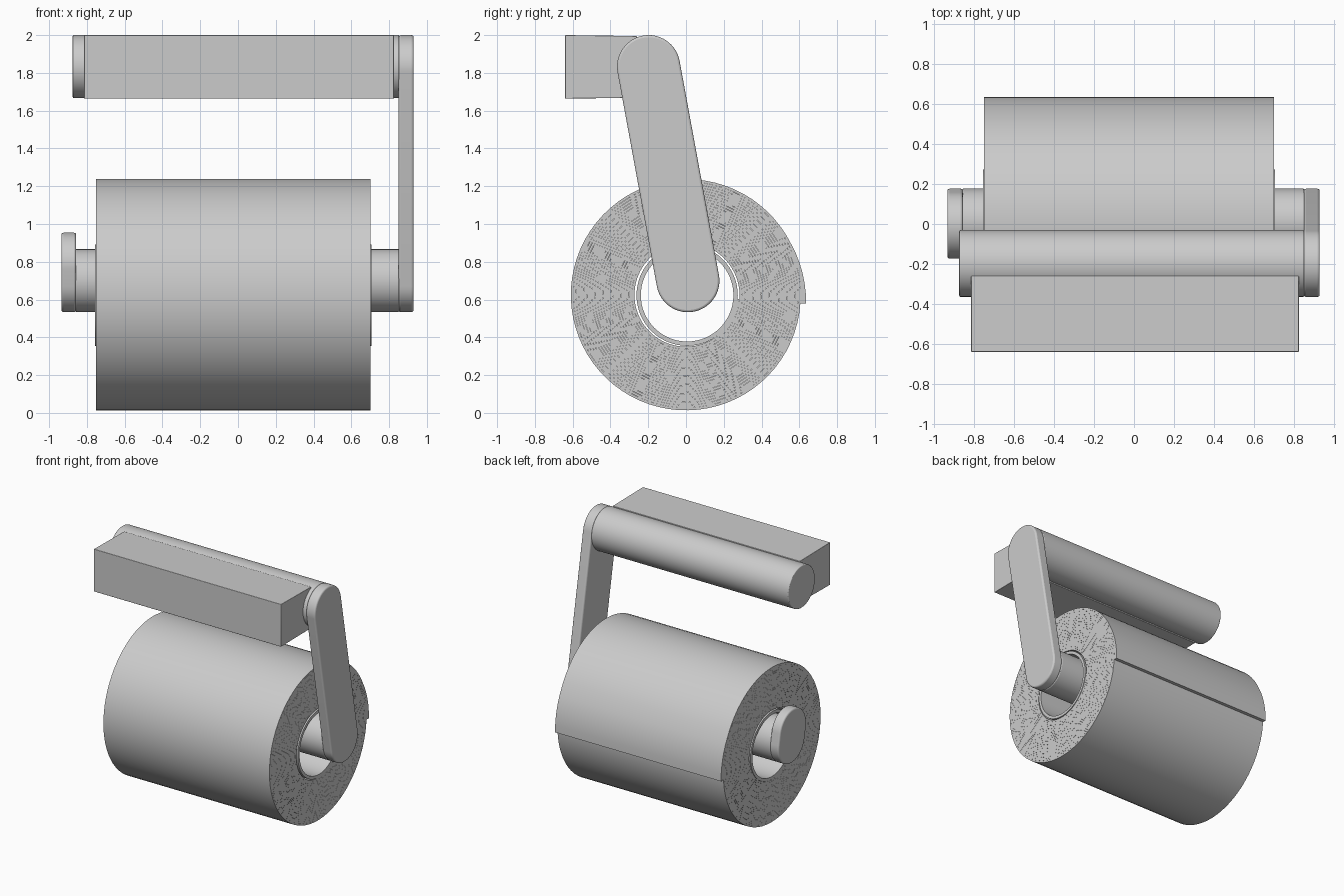
import bpy, bmesh, math

if "Cube" in bpy.data.objects:
    bpy.data.objects.remove(bpy.data.objects["Cube"])

R = 0.167                      # shared bar / arm radius
TOP = (-0.198, 1.833)          # upper bar axis (y, z)
LOW = (0.01, 0.70)             # lower bar axis (y, z)
CORE = (0.006, 0.623)          # roll axis (y, z)


def finish(name, bm, bevel=0.0):
    bmesh.ops.recalc_face_normals(bm, faces=bm.faces)
    me = bpy.data.meshes.new(name)
    bm.to_mesh(me)
    bm.free()
    ob = bpy.data.objects.new(name, me)
    bpy.context.collection.objects.link(ob)
    if bevel:
        m = ob.modifiers.new("bevel", 'BEVEL')
        m.width, m.segments, m.limit_method = bevel, 3, 'ANGLE'
        m.angle_limit = math.radians(40)
    bpy.ops.object.select_all(action='DESELECT')
    ob.select_set(True)
    bpy.context.view_layer.objects.active = ob
    bpy.ops.object.shade_smooth_by_angle(angle=math.radians(35))
    return ob


def extrude_x(name, profile, x0, x1, bevel=0.0):
    """Extrude a closed (y, z) outline along x."""
    bm = bmesh.new()
    a = [bm.verts.new((x0, y, z)) for y, z in profile]
    b = [bm.verts.new((x1, y, z)) for y, z in profile]
    n = len(a)
    bm.faces.new(a)
    bm.faces.new(b)
    for i in range(n):
        j = (i + 1) % n
        bm.faces.new((a[i], a[j], b[j], b[i]))
    return finish(name, bm, bevel)


def circle(c, r, n=64):
    return [(c[0] + r * math.cos(2 * math.pi * i / n),
             c[1] + r * math.sin(2 * math.pi * i / n)) for i in range(n)]


def stadium(c0, c1, r, n=32):
    """Rounded slot outline from centre c0 to centre c1."""
    a = math.atan2(c1[1] - c0[1], c1[0] - c0[0])
    pts = []
    for c, start in ((c1, a - math.pi / 2), (c0, a + math.pi / 2)):
        for i in range(n + 1):
            t = start + math.pi * i / n
            pts.append((c[0] + r * math.cos(t), c[1] + r * math.sin(t)))
    return pts


def strip_x(name, rings, x0, x1, closed):
    """Walled strip along x from pairs of inner / outer (y, z) points."""
    bm = bmesh.new()
    rows = [[bm.verts.new((x, *p)) for x, p in
             ((x0, i), (x0, o), (x1, o), (x1, i))] for i, o in rings]
    n = len(rows)
    for k in range(n if closed else n - 1):
        p, q = rows[k], rows[(k + 1) % n]
        for s in range(4):
            t = (s + 1) % 4
            bm.faces.new((p[s], p[t], q[t], q[s]))
    if not closed:
        bm.faces.new(rows[0])
        bm.faces.new(rows[-1])
    return finish(name, bm)


# Horizontal bars
extrude_x("upper_bar", circle(TOP, R), -0.875, 0.852, 0.006)
extrude_x("lower_bar", circle(LOW, R), -0.86, 0.852, 0.006)

# Side arm and the short end stop that leans the same way
extrude_x("side_arm", stadium(LOW, TOP, R), 0.85, 0.93, 0.012)
k = 0.077
stop_top = tuple(LOW[i] + (TOP[i] - LOW[i]) * k for i in range(2))
extrude_x("end_stop", stadium(LOW, stop_top, R), -0.935, -0.857, 0.012)

# Wall mount block in front of the upper bar
extrude_x("mount_block", [(-0.64, 1.664), (-0.64, 2.0), (-0.26, 1.995), (-0.26, 1.668)],
          -0.815, 0.825, 0.003)

# Cardboard core
strip_x("core_tube", list(zip(circle(CORE, 0.245), circle(CORE, 0.268))), -0.757, 0.707, True)

# Paper wound as a spiral, with its loose end lifting slightly at the back
TURNS, STEPS = 24, 72
R0, R1 = 0.268, 0.620
pitch = (R1 - R0) / TURNS
rings = []
total = TURNS * STEPS
for i in range(total + 1):
    left = (total - i) / STEPS * 360            # degrees before the loose end
    ang = math.radians(-4 + left)
    inner = R0 + (R1 - R0 - pitch) * i / total
    outer = inner + pitch * 0.93
    if left < 30:
        outer += 0.016 * (1 - left / 30)
    cy, cz = 0.002, 0.622
    rings.append(tuple((cy + r * math.cos(ang), cz + r * math.sin(ang)) for r in (inner, outer)))
strip_x("paper_roll", rings, -0.752, 0.702, False)
